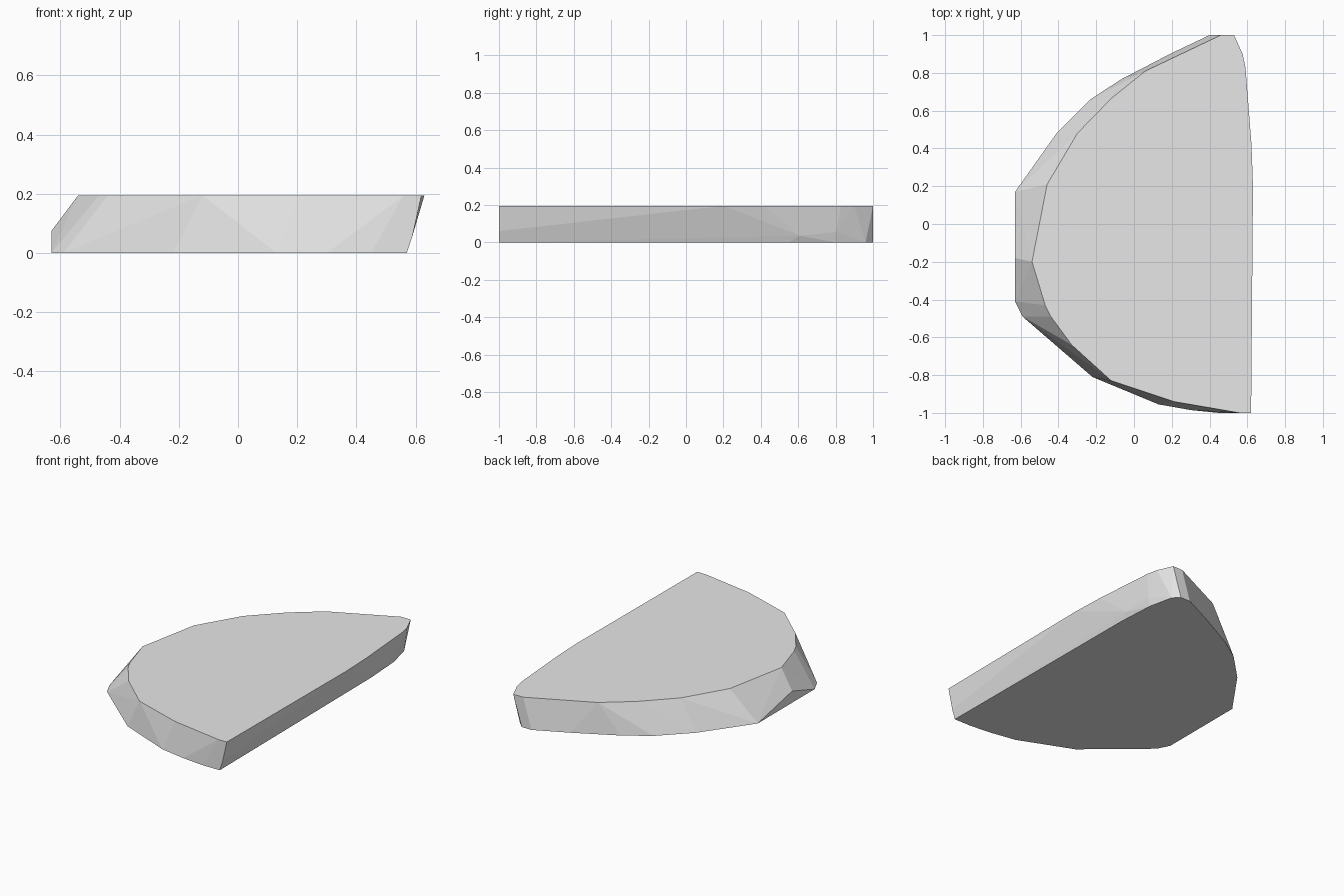
import bpy
import bmesh

if "Cube" in bpy.data.objects:
    bpy.data.objects.remove(bpy.data.objects["Cube"])

HEIGHT = 0.195

# Outline of the flat upper face
TOP = [(0.53, 1.0), (0.46, 1.0), (0.06, 0.81), (-0.12, 0.665), (-0.30, 0.48),
       (-0.46, 0.21), (-0.54, -0.20), (-0.47, -0.43), (-0.44, -0.49),
       (-0.33, -0.64), (-0.12, -0.83), (0.21, -0.94), (0.56, -1.0),
       (0.62, -1.0), (0.63, 0.20), (0.622, 0.42), (0.59, 0.83), (0.575, 0.90)]

# Outline of the flat underside
BOTTOM = [(0.47, 1.0), (0.40, 1.0), (0.19, 0.90), (-0.07, 0.765),
          (-0.23, 0.66), (-0.41, 0.48), (-0.63, 0.17), (-0.63, -0.41),
          (-0.59, -0.49), (-0.22, -0.81), (0.13, -0.955), (0.30, -0.985),
          (0.45, -1.0), (0.57, -1.0), (0.56, 0.55), (0.545, 0.80), (0.51, 0.96)]

# Corners on the slanted rim between both faces
RIM = [(-0.63, -0.18, 0.075), (0.59, -1.0, 0.06),
       (0.573, 0.61, 0.035), (0.562, 0.80, 0.055)]

points = [(x, y, HEIGHT) for x, y in TOP] + [(x, y, 0) for x, y in BOTTOM] + RIM

# Faceted slab: the skin stretched around all corners
bm = bmesh.new()
verts = [bm.verts.new(p) for p in points]
result = bmesh.ops.convex_hull(bm, input=verts)
loose = [v for v in bm.verts if not v.link_faces]
bmesh.ops.delete(bm, geom=loose, context='VERTS')
bmesh.ops.dissolve_limit(bm, angle_limit=0.01, verts=bm.verts[:], edges=bm.edges[:])
bmesh.ops.recalc_face_normals(bm, faces=bm.faces[:])

mesh = bpy.data.meshes.new("stone_slab")
bm.to_mesh(mesh)
bm.free()

grey = bpy.data.materials.new("light grey")
grey.diffuse_color = (0.8, 0.8, 0.8, 1)
grey.use_nodes = True
grey.node_tree.nodes["Principled BSDF"].inputs["Base Color"].default_value = grey.diffuse_color
mesh.materials.append(grey)
slab = bpy.data.objects.new("stone_slab", mesh)
bpy.context.collection.objects.link(slab)
